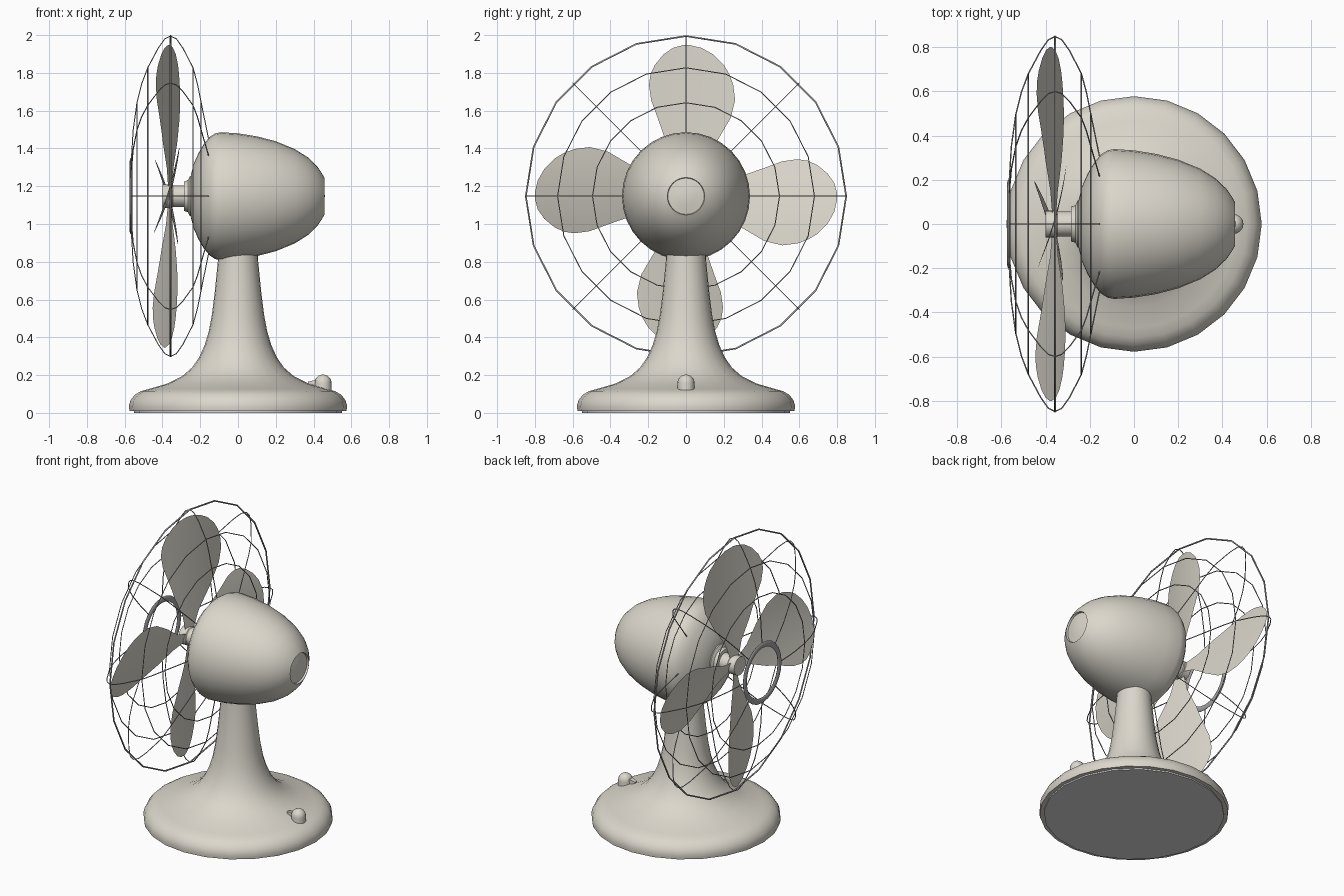
import bpy, bmesh, math
from mathutils import Vector

if "Cube" in bpy.data.objects:
    bpy.data.objects.remove(bpy.data.objects["Cube"])

HUB_Z = 1.147


def material(name, rgb):
    m = bpy.data.materials.new(name)
    m.diffuse_color = (*rgb, 1)
    m.use_nodes = True
    m.node_tree.nodes["Principled BSDF"].inputs["Base Color"].default_value = m.diffuse_color
    return m


cream = material("warm_cream", (0.71, 0.68, 0.605))
steel = material("steel_grey", (0.36, 0.36, 0.36))
felt = material("light_grey", (0.70, 0.70, 0.70))


def finish(bm, name, mat, angle=35):
    me = bpy.data.meshes.new(name)
    bm.to_mesh(me)
    bm.free()
    ob = bpy.data.objects.new(name, me)
    bpy.context.collection.objects.link(ob)
    me.materials.append(mat)
    bpy.ops.object.select_all(action='DESELECT')
    ob.select_set(True)
    bpy.context.view_layer.objects.active = ob
    bpy.ops.object.shade_smooth_by_angle(angle=math.radians(angle))
    return ob


def lathe(name, profile, mat, axis='Z', segs=32, centre=(0, 0, 0), closed=False):
    """Revolve (position along axis, radius) points."""
    bm = bmesh.new()
    rings = []
    for p, r in profile:
        ring = []
        for i in range(segs):
            a = 2 * math.pi * i / segs
            u, v = r * math.sin(a), r * math.cos(a)
            co = (v, u, p) if axis == 'Z' else (p, u, v)
            ring.append(bm.verts.new(Vector(co) + Vector(centre)))
        rings.append(ring)
    pairs = list(zip(rings, rings[1:]))
    if closed:
        pairs.append((rings[-1], rings[0]))
    for a, b in pairs:
        for i in range(segs):
            j = (i + 1) % segs
            bm.faces.new((a[i], a[j], b[j], b[i]))
    bmesh.ops.remove_doubles(bm, verts=bm.verts, dist=1e-5)
    bmesh.ops.recalc_face_normals(bm, faces=bm.faces)
    return finish(bm, name, mat)


def wires(name, paths, radius, cyclic):
    """Thin round wires along straight-segment paths."""
    cu = bpy.data.curves.new(name, 'CURVE')
    cu.dimensions = '3D'
    cu.bevel_depth = radius
    cu.bevel_resolution = 1
    cu.use_fill_caps = True
    for path in paths:
        s = cu.splines.new('POLY')
        s.points.add(len(path) - 1)
        for pt, co in zip(s.points, path):
            pt.co = (*co, 1)
        s.use_cyclic_u = cyclic
    cu.materials.append(steel)
    ob = bpy.data.objects.new(name, cu)
    bpy.context.collection.objects.link(ob)
    bpy.ops.object.select_all(action='DESELECT')
    ob.select_set(True)
    bpy.context.view_layer.objects.active = ob
    bpy.ops.object.convert(target='MESH')


def polar(x, r, a):
    return (x, r * math.sin(a), HUB_Z + r * math.cos(a))


# Base: grey foot pad and flared pedestal
lathe("foot_pad", [(0, 0), (0, 0.55), (0.015, 0.55), (0.015, 0)], felt, segs=20)
lathe("pedestal", [(0.009, 0), (0.009, 0.574), (0.035, 0.578), (0.065, 0.57),
                   (0.095, 0.548), (0.115, 0.515), (0.127, 0.47), (0.155, 0.375),
                   (0.195, 0.295), (0.24, 0.243), (0.295, 0.205), (0.36, 0.176),
                   (0.43, 0.155), (0.52, 0.138), (0.65, 0.122), (0.80, 0.107),
                   (0.95, 0.10), (0.95, 0)], cream, segs=24)

# Speed control: domed knob with a short tapering lever
dome = [(0.158 + 0.045 * math.sin(t * math.pi / 12), 0.045 * math.cos(t * math.pi / 12))
        for t in range(7)]
lathe("control_knob", [(0.11, 0), (0.11, 0.045)] + dome, cream, segs=16, centre=(0.45, 0, 0))
bm = bmesh.new()
bmesh.ops.create_cube(bm, size=1)
for v in bm.verts:
    inner = v.co.x < 0
    v.co = (0.37 if inner else 0.45,
            v.co.y * (0.02 if inner else 0.05),
            0.13 if v.co.z < 0 else (0.165 if inner else 0.185))
finish(bm, "control_lever", cream)

# Motor housing with a small domed end cap
lathe("motor_housing", [(-0.25, 0), (-0.25, 0.11), (-0.235, 0.17), (-0.21, 0.227),
                        (-0.18, 0.278), (-0.15, 0.314), (-0.12, 0.333), (-0.09, 0.339),
                        (0.0, 0.333), (0.1, 0.317), (0.2, 0.291), (0.3, 0.25),
                        (0.37, 0.206), (0.42, 0.157), (0.445, 0.12), (0.457, 0.099),
                        (0.445, 0.096), (0.453, 0.05), (0.46, 0)],
      cream, axis='X', centre=(0, 0, HUB_Z))
lathe("motor_collar", [(-0.285, 0), (-0.285, 0.078), (-0.265, 0.085), (-0.255, 0.105),
                       (-0.23, 0.115), (-0.23, 0)], cream, axis='X', centre=(0, 0, HUB_Z))
lathe("blade_hub", [(-0.40, 0), (-0.40, 0.061), (-0.35, 0.061), (-0.345, 0.057),
                    (-0.27, 0.057), (-0.27, 0)], cream, axis='X', segs=20,
      centre=(0, 0, HUB_Z))

# Four cambered blades: rows of (radius, trailing edge, leading edge)
ROWS = [(0.04, -0.03, 0.03), (0.15, -0.05, 0.07), (0.22, -0.08, 0.115),
        (0.28, -0.105, 0.158), (0.335, -0.122, 0.19), (0.415, -0.15, 0.237),
        (0.51, -0.185, 0.26), (0.59, -0.196, 0.25), (0.645, -0.188, 0.23),
        (0.695, -0.165, 0.20), (0.75, -0.12, 0.145), (0.785, -0.07, 0.083),
        (0.8, -0.015, 0.02)]
COLS = 8
for k in range(4):
    a = k * math.pi / 2
    c, s = math.cos(a), math.sin(a)
    bm = bmesh.new()
    grid = []
    for r, t0, t1 in ROWS:
        row = []
        for i in range(COLS + 1):
            t = t0 + (t1 - t0) * i / COLS
            y, z = t * c + r * s, r * c - t * s
            # pitch, camber, slight cone and a slight tilt of the whole rotor
            x = -0.36 + 0.3 * t - 0.3 * t * t - 0.022 * r + 0.014 * z
            row.append(bm.verts.new((x, y, HUB_Z + z)))
        grid.append(row)
    for lo, hi in zip(grid, grid[1:]):
        for i in range(COLS):
            bm.faces.new((lo[i], lo[i + 1], hi[i + 1], hi[i]))
    finish(bm, f"blade_{k + 1}", cream, 60)

# Wire guard: outer hoop, inner hoops, spokes and front ring
HOOPS = [(-0.535, 0.495), (-0.478, 0.68), (-0.238, 0.68), (-0.195, 0.495)]


def hoop(x, r):
    return [polar(x, r, 2 * math.pi * i / 20) for i in range(20)]


wires("guard_outer_hoop", [hoop(-0.357, 0.848)], 0.005, True)
wires("guard_hoops", [hoop(x, r) for x, r in HOOPS], 0.003, True)

SPOKE = [(-0.565, 0.185), (-0.555, 0.35), (-0.535, 0.495), (-0.51, 0.595), (-0.478, 0.68),
         (-0.422, 0.785), (-0.387, 0.834), (-0.357, 0.848), (-0.327, 0.834), (-0.292, 0.785),
         (-0.238, 0.68), (-0.215, 0.595), (-0.195, 0.495), (-0.155, 0.30)]
wires("guard_spokes", [[polar(x, r, k * math.pi / 4) for x, r in SPOKE]
                       for k in range(8)], 0.003, False)

lathe("guard_front_ring", [(-0.571, 0.17), (-0.574, 0.185), (-0.571, 0.198), (-0.566, 0.203),
                           (-0.561, 0.198), (-0.558, 0.185), (-0.561, 0.17), (-0.566, 0.165)],
      steel, axis='X', segs=24, centre=(0, 0, HUB_Z), closed=True)
